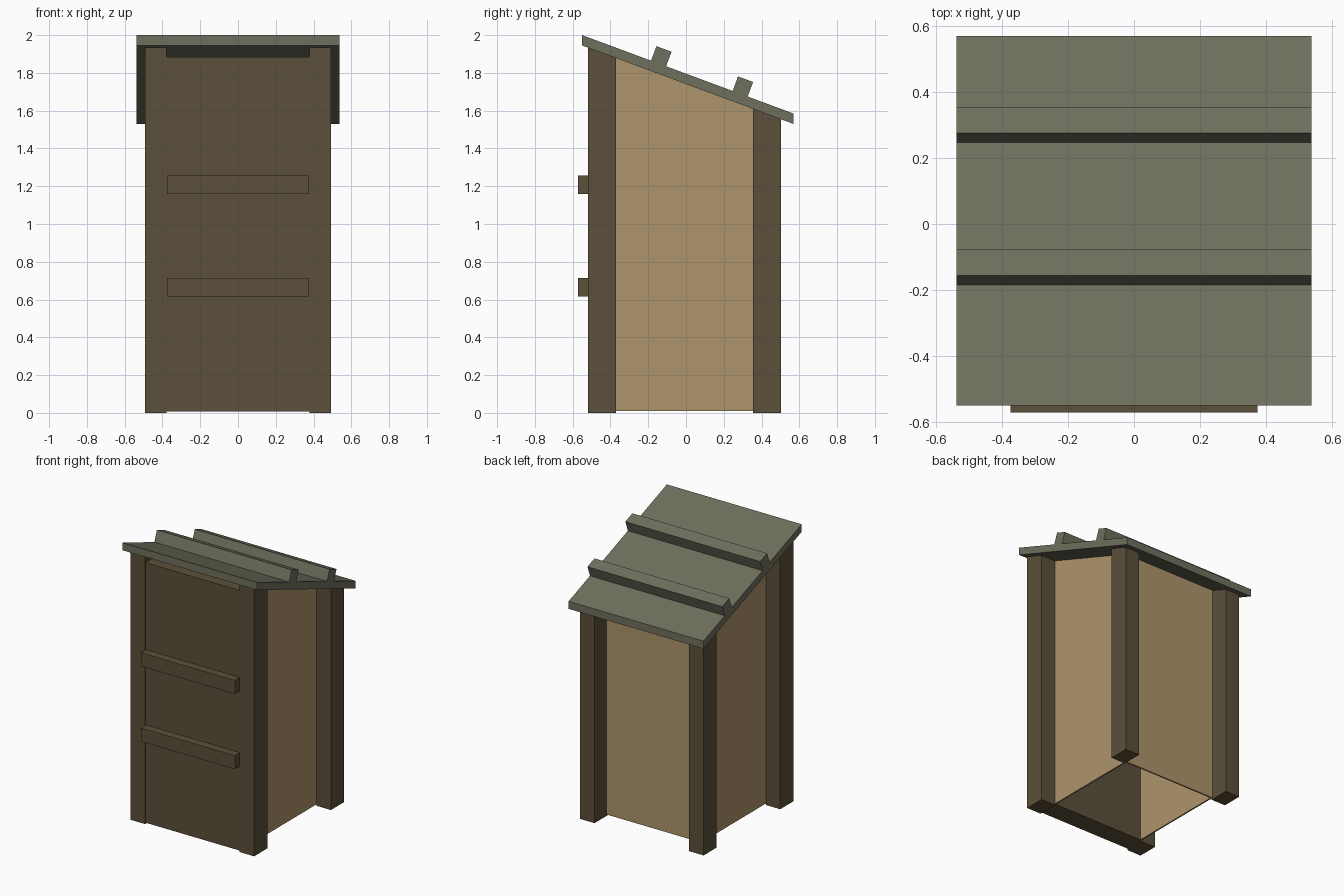
import bpy, bmesh, math

if "Cube" in bpy.data.objects:
    bpy.data.objects.remove(bpy.data.objects["Cube"])


def material(name, rgb):
    m = bpy.data.materials.new(name)
    m.diffuse_color = (*rgb, 1)
    m.use_nodes = True
    m.node_tree.nodes["Principled BSDF"].inputs["Base Color"].default_value = m.diffuse_color
    return m


DARK = material("dark_wood", (0.105, 0.08, 0.043))
TAN = material("tan_board", (0.42, 0.30, 0.145))
ROOF = material("roof_wood", (0.16, 0.16, 0.112))

SLOPE = -0.371            # roof drop per unit of y
FRONT, BACK = -0.55, 0.57  # roof ends


def roof_top(y):
    return 2.0 + SLOPE * (y - FRONT)


def roof_under(y):
    return roof_top(y) - 0.055


def extrude_x(name, profile, x0, x1, mat):
    """Extrude a (y, z) profile from x0 to x1."""
    bm = bmesh.new()
    face = bm.faces.new([bm.verts.new((x0, y, z)) for y, z in profile])
    ext = bmesh.ops.extrude_face_region(bm, geom=[face])["geom"]
    moved = [v for v in ext if isinstance(v, bmesh.types.BMVert)]
    bmesh.ops.translate(bm, verts=moved, vec=(x1 - x0, 0, 0))
    bmesh.ops.recalc_face_normals(bm, faces=bm.faces)
    me = bpy.data.meshes.new(name)
    bm.to_mesh(me)
    bm.free()
    me.materials.append(mat)
    ob = bpy.data.objects.new(name, me)
    bpy.context.collection.objects.link(ob)
    return ob


def box(name, x0, x1, y0, y1, z0, z1, mat):
    return extrude_x(name, [(y0, z0), (y1, z0), (y1, z1), (y0, z1)], x0, x1, mat)


def under_roof(name, x0, x1, y0, y1, z0, mat):
    """Upright board whose top is cut to the roof slope."""
    prof = [(y0, z0), (y1, z0), (y1, roof_under(y1)), (y0, roof_under(y0))]
    return extrude_x(name, prof, x0, x1, mat)


# Corner posts and side panels
for side, s in (("left", -1), ("right", 1)):
    xa, xb = sorted((s * 0.378, s * 0.493))
    under_roof(f"front_post_{side}", xa, xb, -0.52, -0.37, 0, DARK)
    under_roof(f"back_post_{side}", xa, xb, 0.355, 0.503, 0, DARK)
    xa, xb = sorted((s * 0.367, s * 0.378))
    under_roof(f"side_panel_{side}", xa, xb, -0.37, 0.355, 0.01, TAN)

# Back panel
under_roof("back_panel", -0.378, 0.378, 0.355, 0.366, 0.01, TAN)

# Thick front door with two rails
box("door", -0.378, 0.378, -0.515, -0.37, 0.008, 1.885, DARK)
for i, z in enumerate((0.617, 1.16)):
    box(f"door_rail_{i + 1}", -0.375, 0.375, -0.572, -0.515, z, z + 0.098, DARK)

# Sloping roof board
extrude_x("roof", [(FRONT, roof_under(FRONT)), (BACK, roof_under(BACK)),
                   (BACK, roof_top(BACK)), (FRONT, roof_top(FRONT))],
          -0.538, 0.538, ROOF)

# Roof battens, square to the slope
a = math.atan(SLOPE)
along, up = (math.cos(a), math.sin(a)), (-math.sin(a), math.cos(a))
for i, y in enumerate((-0.185, 0.247)):
    z = roof_top(y)
    prof = [(y + along[0] * u + up[0] * v, z + along[1] * u + up[1] * v)
            for u, v in ((0, -0.005), (0.085, -0.005), (0.085, 0.082), (0, 0.082))]
    extrude_x(f"roof_batten_{i + 1}", prof, -0.538, 0.538, ROOF)
